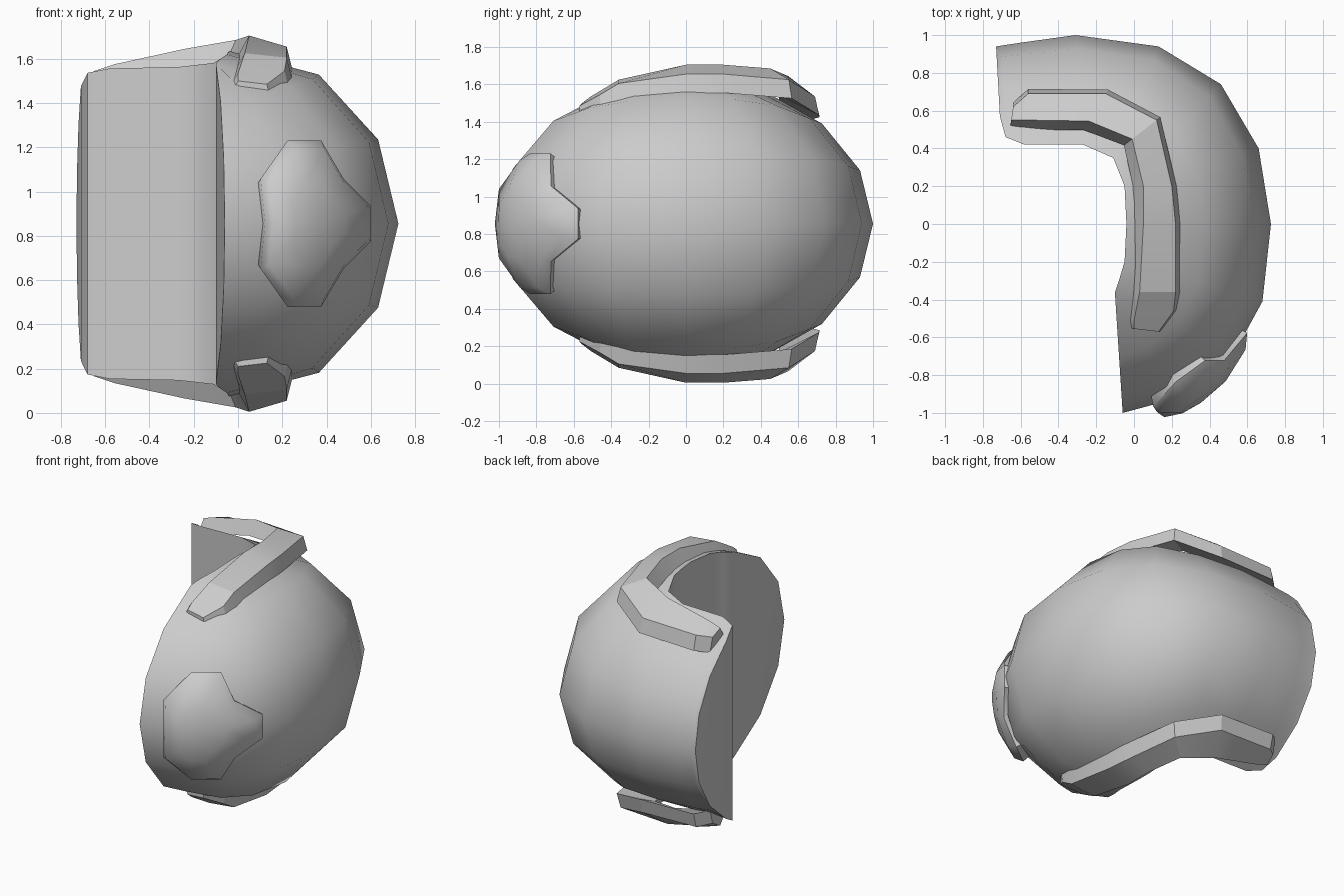
import bpy, bmesh, math
from mathutils import Vector

cube = bpy.data.objects.get("Cube")
if cube:
    bpy.data.objects.remove(cube, do_unlink=True)

MID, WIDE, TALL = 0.855, 0.725, 0.78

grey = bpy.data.materials.new("plain grey")
grey.use_nodes = True
grey.diffuse_color = (0.6, 0.6, 0.6, 1)
grey.node_tree.nodes["Principled BSDF"].inputs["Base Color"].default_value = (0.6, 0.6, 0.6, 1)


def finish(name, bm, angle):
    bmesh.ops.recalc_face_normals(bm, faces=bm.faces)
    mesh = bpy.data.meshes.new(name)
    bm.to_mesh(mesh)
    bm.free()
    mesh.materials.append(grey)
    ob = bpy.data.objects.new(name, mesh)
    bpy.context.collection.objects.link(ob)
    bpy.ops.object.select_all(action='DESELECT')
    ob.select_set(True)
    bpy.context.view_layer.objects.active = ob
    bpy.ops.object.shade_smooth_by_angle(angle=math.radians(angle))
    return ob


def loft(name, sections, angle):
    """Skin closed sections and cap both ends."""
    bm = bmesh.new()
    rings = [[bm.verts.new(p) for p in s] for s in sections]
    n = len(rings[0])
    for a, b in zip(rings, rings[1:]):
        for i in range(n):
            j = (i + 1) % n
            bm.faces.new((a[i], a[j], b[j], b[i]))
    bm.faces.new(rings[0])
    bm.faces.new(rings[-1])
    return finish(name, bm, angle)


def spread(x, y):
    return (max(x, 0) / WIDE) ** 2 + y * y


# Curved shell: outer rim point and inner wall point of each section
columns = [
    ((-.73, .94), (-.71, .57)), ((-.70, .945), (-.68, .46)),
    ((-.60, .96), (-.58, .42)), ((-.31, 1.0), (-.27, .42)),
    ((.13, .94), (-.11, .35)), ((.46, .74), (-.05, .20)),
    ((.66, .40), (-.045, .10)), ((.725, 0), (-.04, 0)),
    ((.68, -.41), (-.05, -.20)), ((.51, -.72), (-.08, -.30)),
    ((.20, -.93), (-.10, -.36)), ((-.06, -1.0), (-.10, -.38)),
]
sections = []
for outer, inner in columns:
    o, i = Vector(outer), Vector(inner)
    upper = []
    for t in (0, .12, .47, 1):
        q = o.lerp(i, t)
        h = TALL * math.sqrt(max(0, 1 - spread(*q) / spread(*o)))
        upper.append((q.x, q.y, h))
    lower = [(x, y, -h) for x, y, h in reversed(upper[1:])]
    sections.append([(x, y, MID + h) for x, y, h in upper + lower])
loft("shell", sections, 45)

# Raised rails above and below: inner and outer edge of the flat crest
crest = [
    ((-.65, .55, .69), (-.64, .62, .65)), ((-.56, .55, .72), (-.56, .69, .67)),
    ((-.24, .545, .79), (-.15, .69, .68)), ((-.01, .45, .83), (.12, .55, .77)),
    ((.05, .20, .85), (.20, .20, .80)), ((.05, 0, .85), (.22, 0, .80)),
    ((.03, -.36, .77), (.22, -.36, .75)), ((0, -.51, .68), (.21, -.46, .69)),
    ((0, -.555, .645), (.13, -.57, .63)),
]
for name, side in (("top_rail", 1), ("bottom_rail", -1)):
    sections = []
    for inner, outer in crest:
        a, b = Vector(inner), Vector(outer)
        out = Vector((b.x - a.x, b.y - a.y, 0)).normalized()
        drop = Vector((0, 0, .1))
        ring = (a - out * .055 - drop, a, b, b + out * .025 - drop)
        sections.append([(p.x, p.y, MID + side * p.z) for p in ring])
    loft(name, sections, 20)

# Low boss on the front: half outline mirrored in height
half = [(.59, .08), (.47, .20), (.37, .37), (.22, .37), (.10, .20)]
outline = half + [(.12, 0)] + [(x, -z) for x, z in reversed(half)]
centre = Vector((.32, 0))


def on_front(x, z, lift):
    y = -math.sqrt(max(0, 1 - (x / WIDE) ** 2 - (z / TALL) ** 2))
    normal = Vector((x / WIDE ** 2, y, z / TALL ** 2)).normalized()
    return Vector((x, y, z + MID)) + normal * lift


bm = bmesh.new()
rings = []
for scale, lift in ((1, -.05), (1, .01), (.86, .045), (.45, .06)):
    pts = [centre.lerp(Vector(p), scale) for p in outline]
    rings.append([bm.verts.new(on_front(p.x, p.y, lift)) for p in pts])
for a, b in zip(rings, rings[1:]):
    for i in range(len(a)):
        j = (i + 1) % len(a)
        bm.faces.new((a[i], a[j], b[j], b[i]))
tip = bm.verts.new(on_front(centre.x, 0, .06))
last = rings[-1]
for i in range(len(last)):
    bm.faces.new((last[i], last[(i + 1) % len(last)], tip))
bm.faces.new(rings[0])
finish("front_boss", bm, 50)
